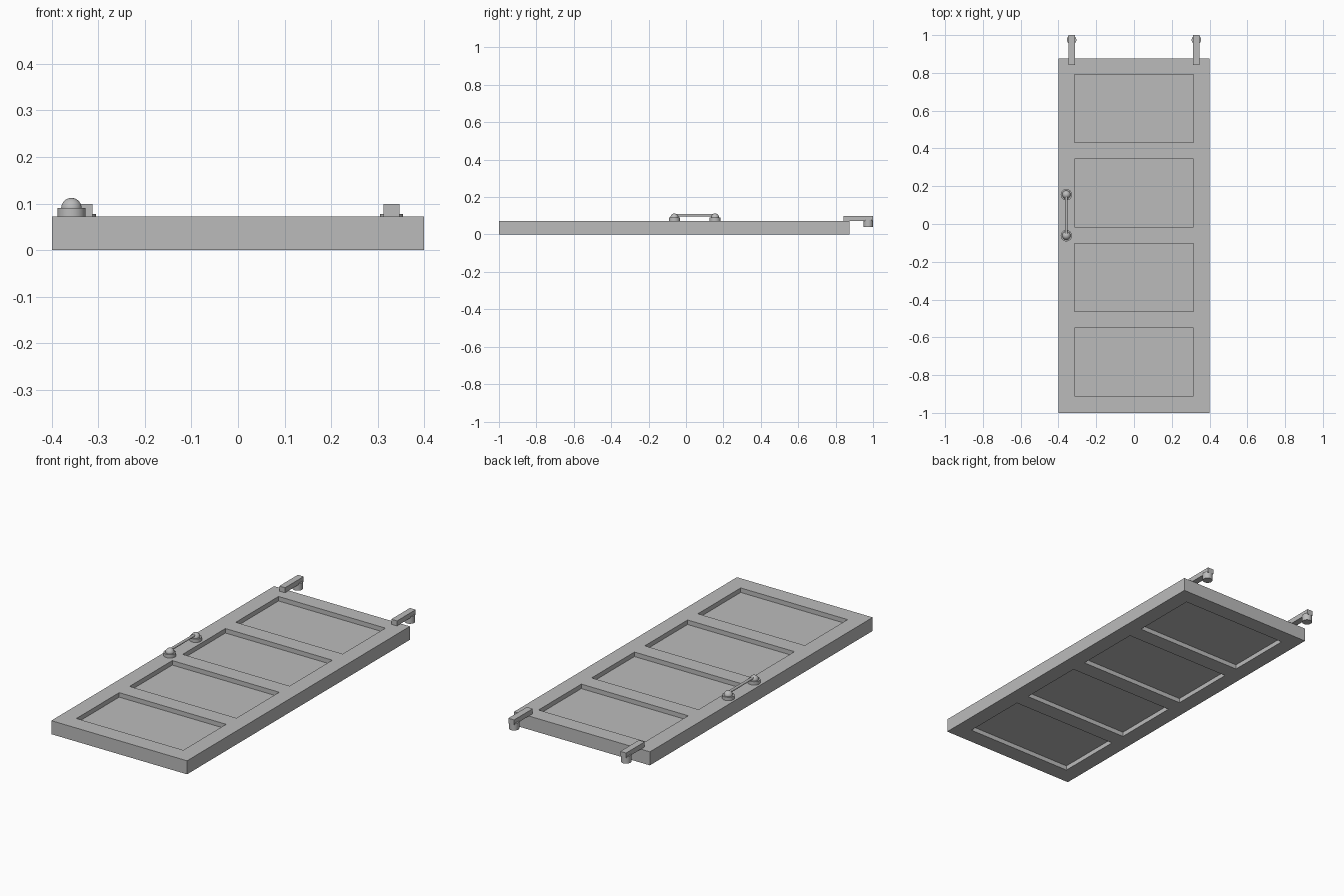
import bpy, bmesh
from mathutils import Vector

if "Cube" in bpy.data.objects:
    bpy.data.objects.remove(bpy.data.objects["Cube"], do_unlink=True)

grey = bpy.data.materials.new("plain grey")
grey.use_nodes = True
colour = (0.5, 0.5, 0.5, 1)
grey.diffuse_color = colour
grey.node_tree.nodes["Principled BSDF"].inputs["Base Color"].default_value = colour

TOP = 0.072
HALF_W = 0.4
Y_MIN, Y_MAX = -1.0, 0.875
RECESS = 0.024
PANEL_HALF_W, PANEL_LEN, PANEL_STEP = 0.315, 0.36, 0.447
FIRST_PANEL = -0.91


def make_object(name, bm):
    mesh = bpy.data.meshes.new(name)
    bm.to_mesh(mesh)
    bm.free()
    obj = bpy.data.objects.new(name, mesh)
    bpy.context.collection.objects.link(obj)
    mesh.materials.append(grey)
    return obj


def box(bm, low, high):
    low, high = Vector(low), Vector(high)
    verts = bmesh.ops.create_cube(bm, size=1)["verts"]
    for v in verts:
        v.co = (low + high) / 2 + v.co * (high - low)


def smooth(obj):
    bpy.ops.object.select_all(action="DESELECT")
    obj.select_set(True)
    bpy.context.view_layer.objects.active = obj
    bpy.ops.object.shade_smooth_by_angle()


def cylinder(name, radius, depth, location, rotation=(0, 0, 0)):
    bpy.ops.mesh.primitive_cylinder_add(vertices=32, radius=radius, depth=depth,
                                        location=location, rotation=rotation)
    obj = bpy.context.object
    obj.name = name
    obj.data.materials.append(grey)
    smooth(obj)
    return obj


# Door slab, cut along the panel lines and recessed on both faces
bm = bmesh.new()
box(bm, (-HALF_W, Y_MIN, 0), (HALF_W, Y_MAX, TOP))
spans = [(FIRST_PANEL + i * PANEL_STEP, FIRST_PANEL + i * PANEL_STEP + PANEL_LEN)
         for i in range(4)]
cuts = [((x, 0, 0), (1, 0, 0)) for x in (-PANEL_HALF_W, PANEL_HALF_W)]
cuts += [((0, y, 0), (0, 1, 0)) for span in spans for y in span]
for point, normal in cuts:
    bmesh.ops.bisect_plane(bm, geom=bm.verts[:] + bm.edges[:] + bm.faces[:],
                           plane_co=point, plane_no=normal)
bm.normal_update()
panels = []
for f in bm.faces:
    c = f.calc_center_median()
    if (abs(f.normal.z) > 0.9 and abs(c.x) < PANEL_HALF_W
            and any(a < c.y < b for a, b in spans)):
        panels.append(f)
for f in bmesh.ops.extrude_discrete_faces(bm, faces=panels)["faces"]:
    shift = -RECESS if f.calc_center_median().z > TOP / 2 else RECESS
    bmesh.ops.translate(bm, verts=f.verts[:], vec=(0, 0, shift))
bmesh.ops.recalc_face_normals(bm, faces=bm.faces[:])
make_object("door_slab", bm)

# Hinge arms with a hanging pin at the end
for side, x in (("left", 0.33), ("right", -0.33)):
    bm = bmesh.new()
    box(bm, (x - 0.017, 0.843, TOP), (x + 0.017, 1.0, 0.099))
    make_object(side + "_hinge_arm", bm)
    cylinder(side + "_hinge_pin", 0.025, 0.038, (x, 0.975, 0.059))

# Pull handle: two discs with domes, joined by a bar
HX, ENDS = -0.358, (-0.062, 0.155)
for label, y in zip(("front", "back"), ENDS):
    cylinder(label + "_handle_disc", 0.03, 0.018, (HX, y, TOP + 0.009))
    bpy.ops.mesh.primitive_uv_sphere_add(segments=32, ring_count=16, radius=0.022,
                                         location=(HX, y, 0.09))
    dome = bpy.context.object
    dome.name = label + "_handle_dome"
    dome.data.materials.append(grey)
    smooth(dome)
cylinder("handle_bar", 0.007, ENDS[1] - ENDS[0],
         (HX, sum(ENDS) / 2, 0.102), (1.5708, 0, 0))
